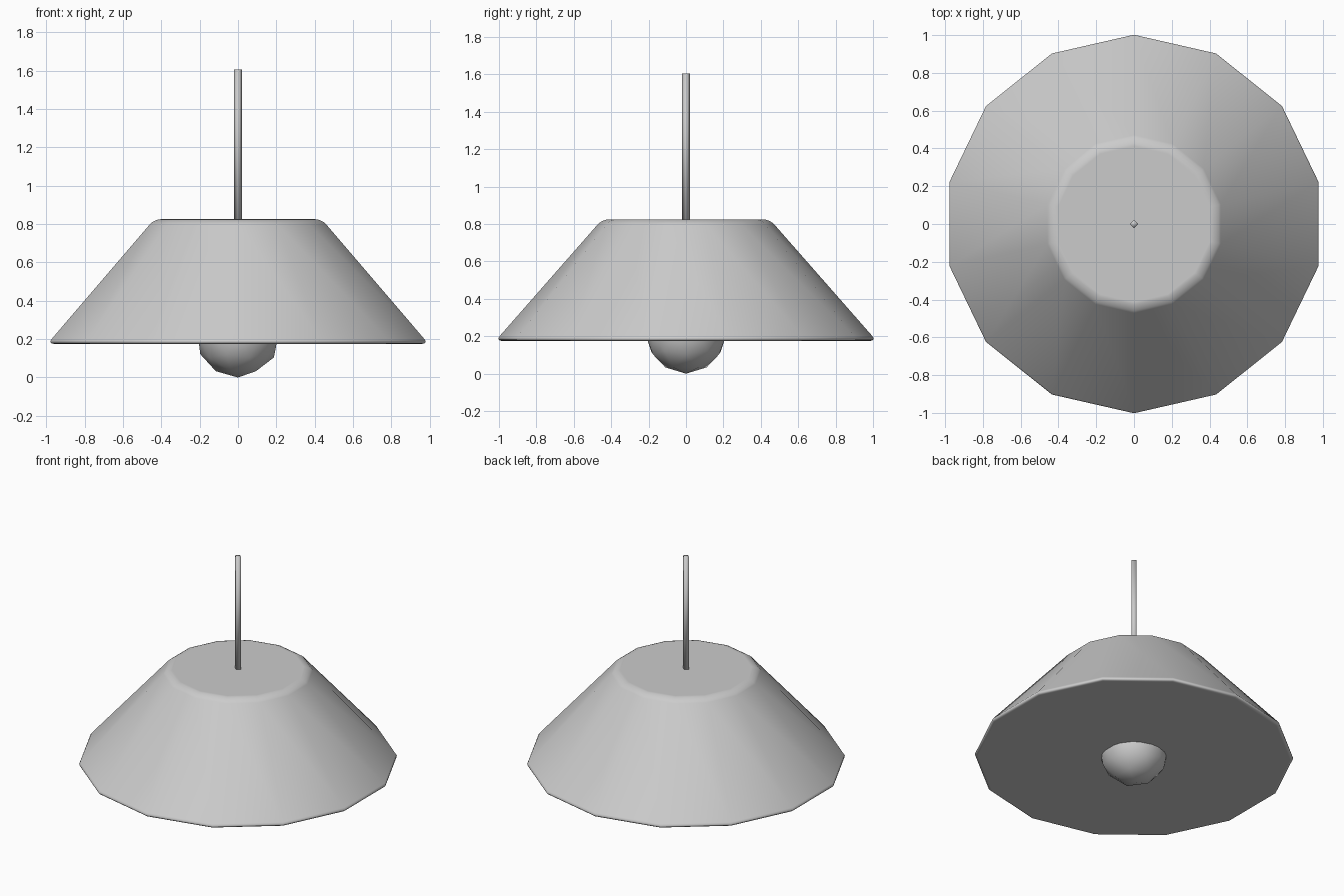
import bpy
import bmesh
from math import pi
from mathutils import Matrix

cube = bpy.data.objects.get("Cube")
if cube:
    bpy.data.objects.remove(cube, do_unlink=True)

GREY = (0.6, 0.6, 0.6, 1.0)
mat = bpy.data.materials.new("light grey")
mat.use_nodes = True
mat.diffuse_color = GREY
mat.node_tree.nodes["Principled BSDF"].inputs["Base Color"].default_value = GREY


def add_part(name, bm):
    """Turn a bmesh into a smooth shaded, coloured object."""
    for face in bm.faces:
        face.smooth = True
    mesh = bpy.data.meshes.new(name)
    bm.to_mesh(mesh)
    bm.free()
    mesh.materials.append(mat)
    obj = bpy.data.objects.new(name, mesh)
    bpy.context.collection.objects.link(obj)
    return obj


def frustum(sides, r_bottom, r_top, z_bottom, z_top):
    """Closed frustum with one corner pointing along +y."""
    bm = bmesh.new()
    place = Matrix.Translation((0, 0, (z_bottom + z_top) / 2))
    bmesh.ops.create_cone(bm, cap_ends=True, segments=sides, radius1=r_bottom,
                          radius2=r_top, depth=z_top - z_bottom, matrix=place)
    # turn so that the first corner lies on the +y axis
    corner = max(bm.verts, key=lambda v: v.co.xy.length).co.xy
    turn = corner.angle_signed((0, 1))
    bmesh.ops.rotate(bm, verts=bm.verts, matrix=Matrix.Rotation(-turn, 3, "Z"))
    return bm


# Faceted shade with rounded rims
shade = add_part("shade", frustum(14, 1.019, 0.448, 0.175, 0.825))
bevel = shade.modifiers.new("rounded rims", "BEVEL")
bevel.width = 0.035
bevel.segments = 4
bevel.limit_method = "ANGLE"
bevel.angle_limit = pi / 5
normals = shade.modifiers.new("flat caps", "WEIGHTED_NORMAL")
normals.weight = 100

# Thin square hanging cord
add_part("cord", frustum(4, 0.022, 0.022, 0.8, 1.605))

# Low-poly bulb below the shade
bulb = bmesh.new()
bmesh.ops.create_icosphere(bulb, subdivisions=2, radius=0.22,
                           matrix=Matrix.Translation((0, 0, 0.22)))
add_part("bulb", bulb)
